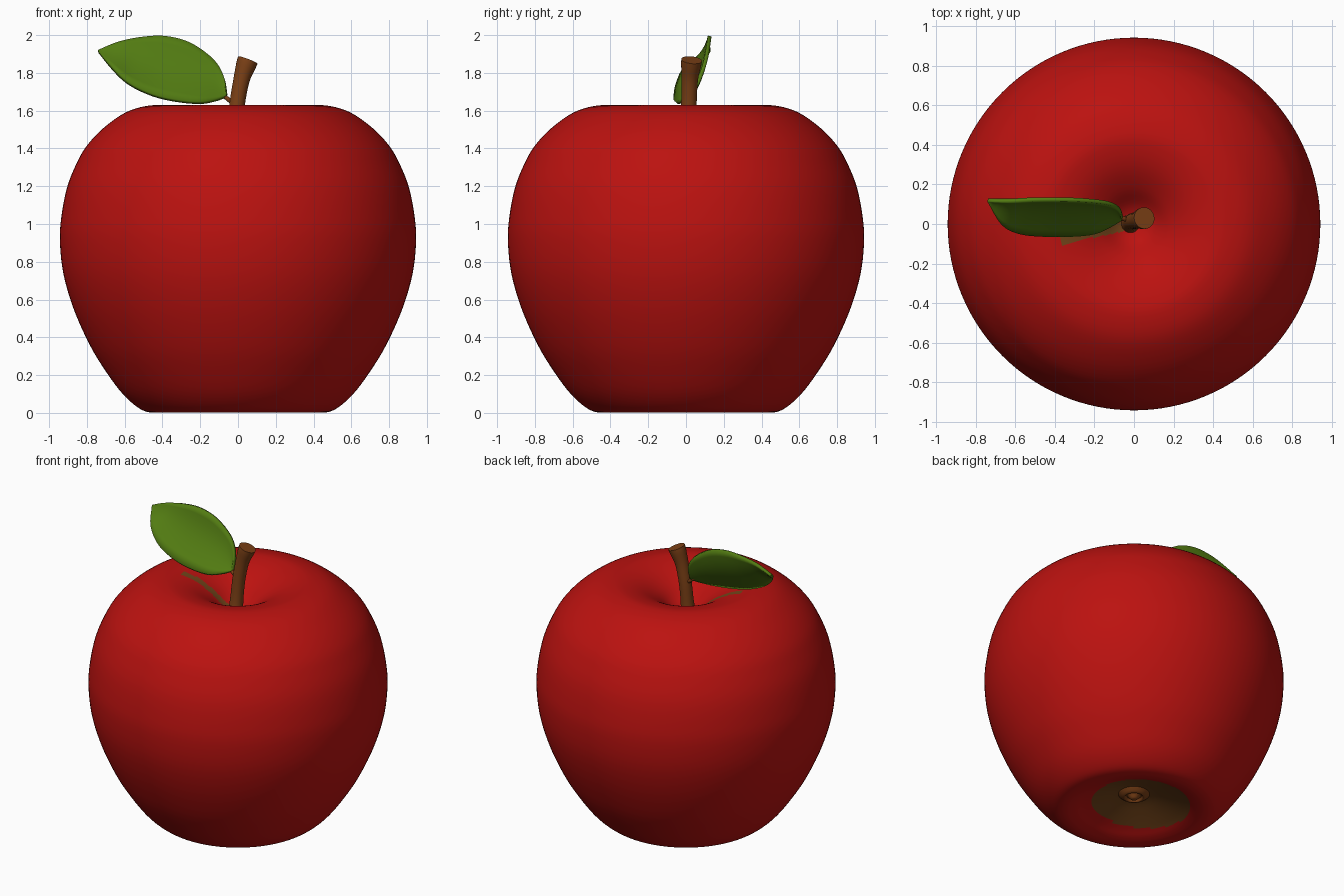
import bpy, math
from mathutils import Vector

if "Cube" in bpy.data.objects:
    bpy.data.objects.remove(bpy.data.objects["Cube"])


def material(name, rgb):
    m = bpy.data.materials.new(name)
    m.diffuse_color = (*rgb, 1)
    m.use_nodes = True
    m.node_tree.nodes["Principled BSDF"].inputs["Base Color"].default_value = m.diffuse_color
    return m


RED = material("apple red", (0.50, 0.006, 0.005))
GREEN = material("leaf green", (0.085, 0.20, 0.006))
BROWN = material("stem brown", (0.20, 0.052, 0.008))
OLIVE = material("olive brown", (0.17, 0.058, 0.010))


def make_object(name, verts, faces, mats):
    mesh = bpy.data.meshes.new(name)
    mesh.from_pydata(verts, [], faces)
    for m in mats:
        mesh.materials.append(m)
    ob = bpy.data.objects.new(name, mesh)
    bpy.context.collection.objects.link(ob)
    mesh.update()
    bpy.ops.object.select_all(action='DESELECT')
    ob.select_set(True)
    bpy.context.view_layer.objects.active = ob
    bpy.ops.object.shade_smooth_by_angle(angle=math.radians(50))
    return ob


def spline(points, steps):
    """Catmull-Rom curve through the points."""
    p = [Vector(q) for q in points]
    p = [2 * p[0] - p[1]] + p + [2 * p[-1] - p[-2]]
    out = []
    for i in range(1, len(p) - 2):
        a, b, c, d = p[i - 1:i + 3]
        for k in range(steps):
            t = k / steps
            out.append(0.5 * (2 * b + (c - a) * t + (2 * a - 5 * b + 4 * c - d) * t * t
                              + (3 * b - a - 3 * c + d) * t ** 3))
    return out + [p[-2]]


def skin(rings, n):
    """Quads between stacked rings of n vertices, with both ends closed."""
    faces = [(r * n + i, r * n + (i + 1) % n, (r + 1) * n + (i + 1) % n, (r + 1) * n + i)
             for r in range(rings - 1) for i in range(n)]
    faces.append(tuple(reversed(range(n))))
    faces.append(tuple(range((rings - 1) * n, rings * n)))
    return faces


def lathe(name, profile, n, steps, mats):
    pts = spline(profile, steps)
    verts = [(max(r, 0.002) * math.cos(math.tau * i / n), max(r, 0.002) * math.sin(math.tau * i / n), z)
             for r, z in pts for i in range(n)]
    return make_object(name, verts, skin(len(pts), n), mats)


def tube(name, path, n, steps, mat):
    """Round tube along (x, y, z, radius) points."""
    pts = spline(path, steps)
    verts = []
    for i, q in enumerate(pts):
        t = (pts[min(i + 1, len(pts) - 1)].xyz - pts[max(i - 1, 0)].xyz).normalized()
        u = Vector((0, 1, 0)).cross(t).normalized()
        v = t.cross(u)
        for k in range(n):
            a = math.tau * k / n
            verts.append(q.xyz + q.w * (u * math.cos(a) + v * math.sin(a)))
    return make_object(name, verts, skin(len(pts), n), [mat])


# Apple body, profile from bottom hollow up to top hollow
body = lathe("apple_body", [
    (0, 0.12), (0.1, 0.11), (0.2, 0.08), (0.31, 0.04), (0.38, 0.012), (0.45, 0.001),
    (0.52, 0.022), (0.61, 0.10), (0.70, 0.22), (0.785, 0.36), (0.87, 0.55), (0.925, 0.74),
    (0.943, 0.92), (0.932, 1.06), (0.903, 1.2), (0.855, 1.32), (0.80, 1.415), (0.71, 1.51),
    (0.59, 1.593), (0.47, 1.627), (0.38, 1.622), (0.28, 1.59), (0.18, 1.53), (0.09, 1.455),
    (0, 1.42)], 128, 5, [RED, OLIVE])

# Olive patch under the apple and olive streak below the leaf
streak_dir = Vector((-0.36, -0.075)).normalized()
for f in body.data.polygons:
    c = f.center
    if c.z < 0.2 and math.hypot(c.x + 0.035, c.y - 0.035) < 0.31:
        f.material_index = 1
    along = c.xy.dot(streak_dir)
    across = abs(c.x * streak_dir.y - c.y * streak_dir.x)
    if c.z > 1.3 and 0 < along < 0.38 and across < 0.025:
        f.material_index = 1

# Dried blossom end in the bottom hollow
lathe("blossom_end", [(0, 0.07), (0.02, 0.075), (0.045, 0.10), (0.06, 0.085),
                      (0.085, 0.098), (0.10, 0.125), (0, 0.14)], 32, 4, [BROWN])

# Stem, leaning and flaring at the top
tube("stem", [(-0.02, 0.0, 1.40, 0.05), (-0.015, 0.008, 1.50, 0.042), (-0.005, 0.015, 1.63, 0.041),
              (0.018, 0.02, 1.76, 0.043), (0.042, 0.027, 1.84, 0.053), (0.052, 0.03, 1.868, 0.055)],
     24, 4, BROWN)

# Leaf stalk
tube("leaf_stalk", [(-0.01, 0.015, 1.63, 0.014), (-0.045, 0.025, 1.655, 0.012),
                    (-0.09, 0.03, 1.69, 0.010)], 12, 4, BROWN)

# Leaf, lofted between its lower and upper edges
lower = spline([(-0.062, 0.025, 1.675), (-0.12, -0.01, 1.655), (-0.2, -0.045, 1.642), (-0.32, -0.058, 1.652),
                (-0.45, -0.058, 1.682), (-0.58, -0.045, 1.745), (-0.67, 0.0, 1.83), (-0.74, 0.12, 1.912)], 4)
upper = spline([(-0.06, 0.03, 1.685), (-0.075, 0.075, 1.78), (-0.13, 0.105, 1.87), (-0.25, 0.12, 1.957),
                (-0.38, 0.125, 1.993), (-0.5, 0.125, 1.989), (-0.62, 0.12, 1.965), (-0.74, 0.12, 1.918)], 4)
cols, verts = 9, []
for lo, hi in zip(lower, upper):
    for k in range(cols):
        t = k / (cols - 1)
        p = lo.lerp(hi, t)
        p.y += 0.10 * (hi - lo).length * math.sin(math.pi * t)  # slight cupping
        verts.append(p)
faces = [(r * cols + k, r * cols + k + 1, (r + 1) * cols + k + 1, (r + 1) * cols + k)
         for r in range(len(lower) - 1) for k in range(cols - 1)]
leaf = make_object("leaf", verts, faces, [GREEN])
thick = leaf.modifiers.new("thickness", 'SOLIDIFY')
thick.thickness = 0.02
thick.offset = 0
